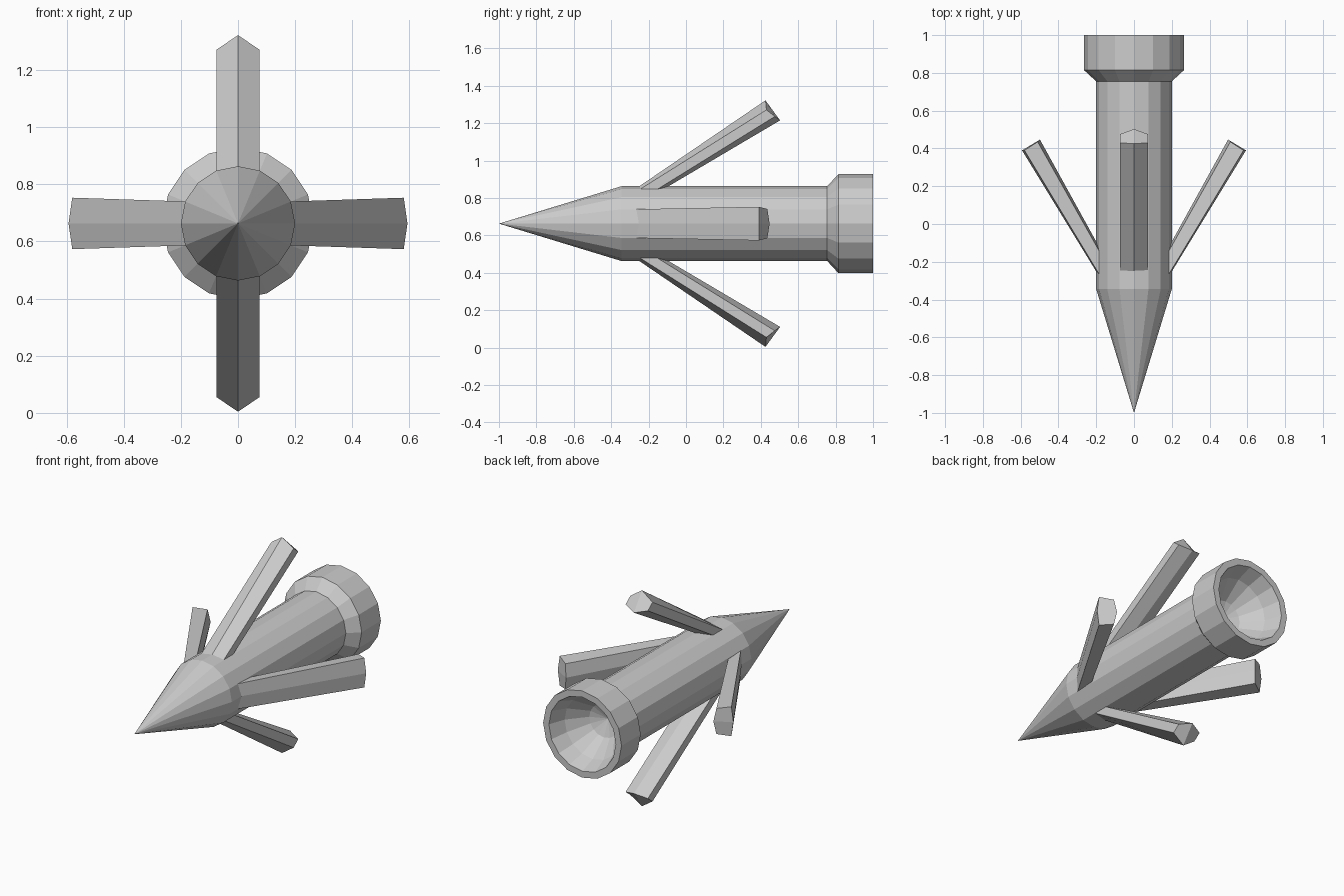
import bpy, bmesh
from math import sin, cos, tau, pi
from mathutils import Matrix

if "Cube" in bpy.data.objects:
    bpy.data.objects.remove(bpy.data.objects["Cube"])

AXIS_Z = 0.663
SIDES = 16


def finish(name, bm):
    bmesh.ops.remove_doubles(bm, verts=bm.verts, dist=1e-5)
    bmesh.ops.recalc_face_normals(bm, faces=bm.faces)
    mesh = bpy.data.meshes.new(name)
    bm.to_mesh(mesh)
    bm.free()
    obj = bpy.data.objects.new(name, mesh)
    bpy.context.collection.objects.link(obj)
    return obj


def bridge(bm, rings):
    n = len(rings[0])
    for a, b in zip(rings, rings[1:]):
        for i in range(n):
            j = (i + 1) % n
            face = list(dict.fromkeys((a[i], a[j], b[j], b[i])))
            if len(face) > 2:
                bm.faces.new(face)


# Body: (y, radius) profile revolved about the y axis, tip to hollow tail
profile = [(-1, 0), (-0.345, 0.2), (0.755, 0.2), (0.815, 0.265), (1, 0.265),
           (1, 0.226), (0.9, 0.19), (0.79, 0.1), (0.75, 0)]
bm = bmesh.new()
rings = []
for y, r in profile:
    if r == 0:
        rings.append([bm.verts.new((0, y, AXIS_Z))] * SIDES)
    else:
        rings.append([bm.verts.new((r * sin(tau * i / SIDES), y,
                                    AXIS_Z + r * cos(tau * i / SIDES)))
                      for i in range(SIDES)])
bridge(bm, rings)
finish("dart_body", bm)


# Barbs: six-sided swept-back bars; rows are (half width, y, distance from axis)
def barb(name, base, tip, angle):
    bm = bmesh.new()
    rings = []
    for section in (base, tip):
        outer, oc, ic, inner = section
        loop = [outer, oc, ic, inner, (-ic[0], *ic[1:]), (-oc[0], *oc[1:])]
        rings.append([bm.verts.new(p) for p in loop])
    bridge(bm, rings)
    # end caps meet along the outer-to-inner centre line
    for ring in rings:
        bm.faces.new(ring[0:4])
        bm.faces.new([ring[3], ring[4], ring[5], ring[0]])
    bm.transform(Matrix.Translation((0, 0, AXIS_Z)) @ Matrix.Rotation(angle, 4, 'Y'))
    finish(name, bm)


vertical_base = [(0, -0.27, 0.186), (0.075, -0.26, 0.175),
                 (0.075, -0.24, 0.13), (0, -0.22, 0.125)]
vertical_tip = [(0, 0.425, 0.659), (0.075, 0.43, 0.608),
                (0.075, 0.475, 0.573), (0, 0.503, 0.552)]
side_base = [(0, -0.265, 0.192), (0.077, -0.265, 0.185),
             (0.07, -0.24, 0.13), (0, -0.22, 0.13)]
side_tip = [(0, 0.39, 0.593), (0.09, 0.39, 0.58),
            (0.078, 0.435, 0.51), (0, 0.447, 0.498)]
barb("top_barb", vertical_base, vertical_tip, 0)
barb("bottom_barb", vertical_base, vertical_tip, pi)
barb("right_barb", side_base, side_tip, pi / 2)
barb("left_barb", side_base, side_tip, -pi / 2)
